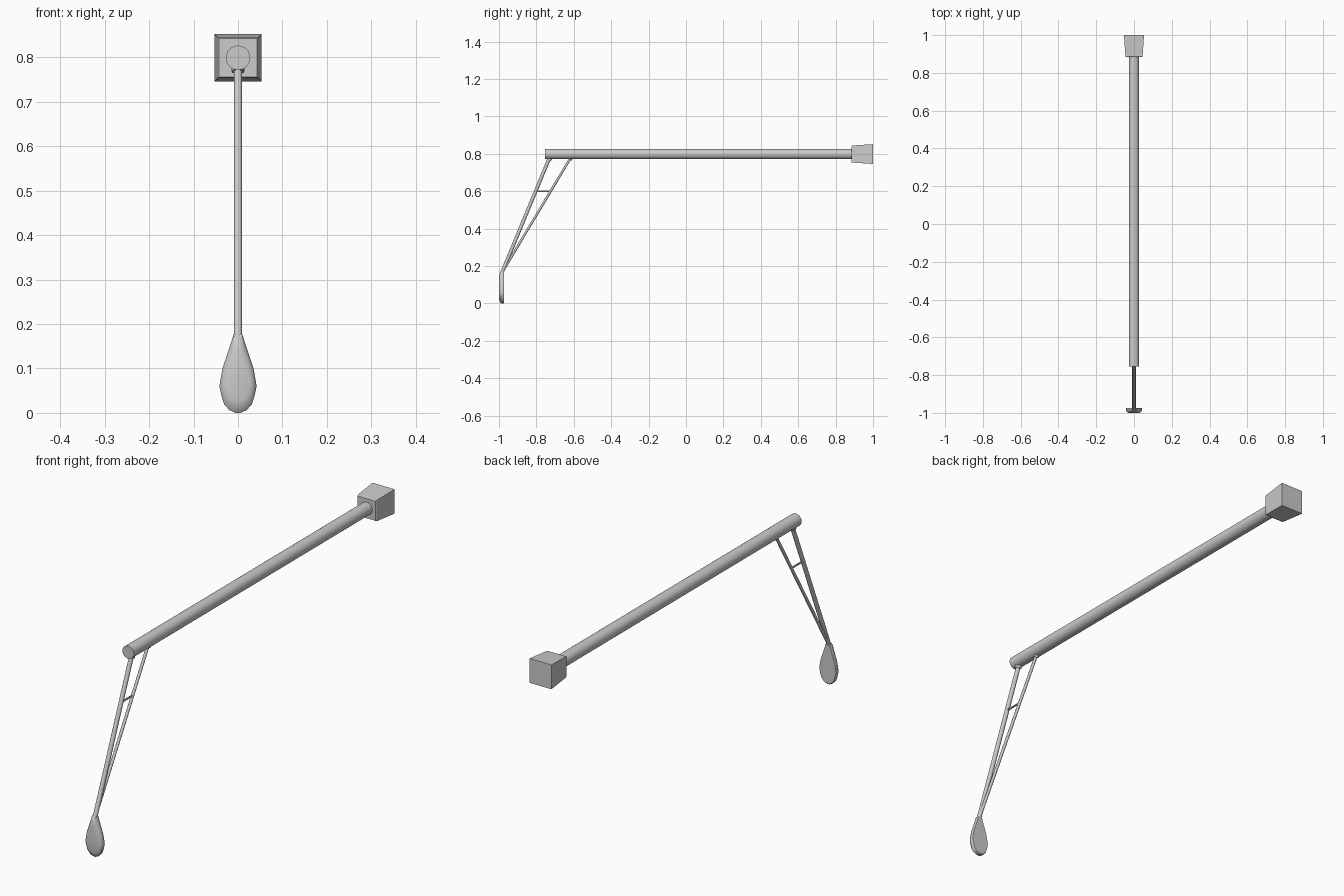
import bpy, bmesh, math
from mathutils import Vector

if "Cube" in bpy.data.objects:
    bpy.data.objects.remove(bpy.data.objects["Cube"])


def finish(bm, name, smooth=True):
    bmesh.ops.recalc_face_normals(bm, faces=bm.faces)
    mesh = bpy.data.meshes.new(name)
    bm.to_mesh(mesh)
    bm.free()
    obj = bpy.data.objects.new(name, mesh)
    bpy.context.collection.objects.link(obj)
    if smooth:
        bpy.ops.object.select_all(action='DESELECT')
        obj.select_set(True)
        bpy.context.view_layer.objects.active = obj
        bpy.ops.object.shade_smooth_by_angle(angle=math.radians(35))
    return obj


def rod(name, a, b, r1, r2=None, sides=12):
    """Capped round bar from a to b."""
    a, b = Vector(a), Vector(b)
    d = b - a
    bm = bmesh.new()
    bmesh.ops.create_cone(bm, cap_ends=True, segments=sides, radius1=r1,
                          radius2=r1 if r2 is None else r2, depth=d.length)
    bmesh.ops.transform(bm, verts=bm.verts, matrix=d.to_track_quat('Z', 'Y').to_matrix().to_4x4())
    bmesh.ops.translate(bm, verts=bm.verts, vec=(a + b) / 2)
    return finish(bm, name)


def loft(name, rings, smooth):
    """Skin between closed rings and cap both ends."""
    bm = bmesh.new()
    loops = [[bm.verts.new(p) for p in ring] for ring in rings]
    n = len(loops[0])
    for lo, hi in zip(loops, loops[1:]):
        for i in range(n):
            bm.faces.new((lo[i], lo[(i + 1) % n], hi[(i + 1) % n], hi[i]))
    bm.faces.new(loops[0])
    bm.faces.new(loops[-1])
    return finish(bm, name, smooth)


AXIS_Z = 0.799

# Long main pole
rod("pole", (0, -0.755, AXIS_Z), (0, 0.9, AXIS_Z), 0.0275, sides=24)


# Tapered square base block
def square(y, h):
    return [(sx * h, y, AXIS_Z + sz * h) for sx, sz in ((-1, -1), (1, -1), (1, 1), (-1, 1))]


loft("base_block", [square(0.884, 0.043), square(0.889, 0.0455), square(1.0, 0.053)], False)

# Bracket struts, mounting collars and cross brace
neck = (0, -0.984, 0.165)
for name, top_y, r in (("main_strut", -0.727, 0.0095), ("rear_strut", -0.613, 0.0065)):
    rod(name, (0, top_y, 0.785), neck, r)
    rod(name + "_collar", (0, top_y, 0.785), (0, top_y - 0.007, 0.768), r * 1.5)
rod("cross_brace", (0, -0.802, 0.6), (0, -0.722, 0.6), 0.004, sides=8)

# Teardrop lamp head: flat back, domed front
half = [(0.010, 0.176), (0.015, 0.160), (0.025, 0.130), (0.035, 0.100), (0.042, 0.060),
        (0.037, 0.037), (0.031, 0.019), (0.019, 0.006), (0.006, 0.0)]
outline = half + [(-x, z) for x, z in reversed(half)]


def teardrop(y, s):
    return [(x * s, y, 0.075 + (z - 0.075) * s) for x, z in outline]


loft("lamp_head", [teardrop(-0.973, 0.96), teardrop(-0.976, 1.0), teardrop(-0.988, 1.0),
                   teardrop(-0.996, 0.87), teardrop(-1.0, 0.65)], True)
